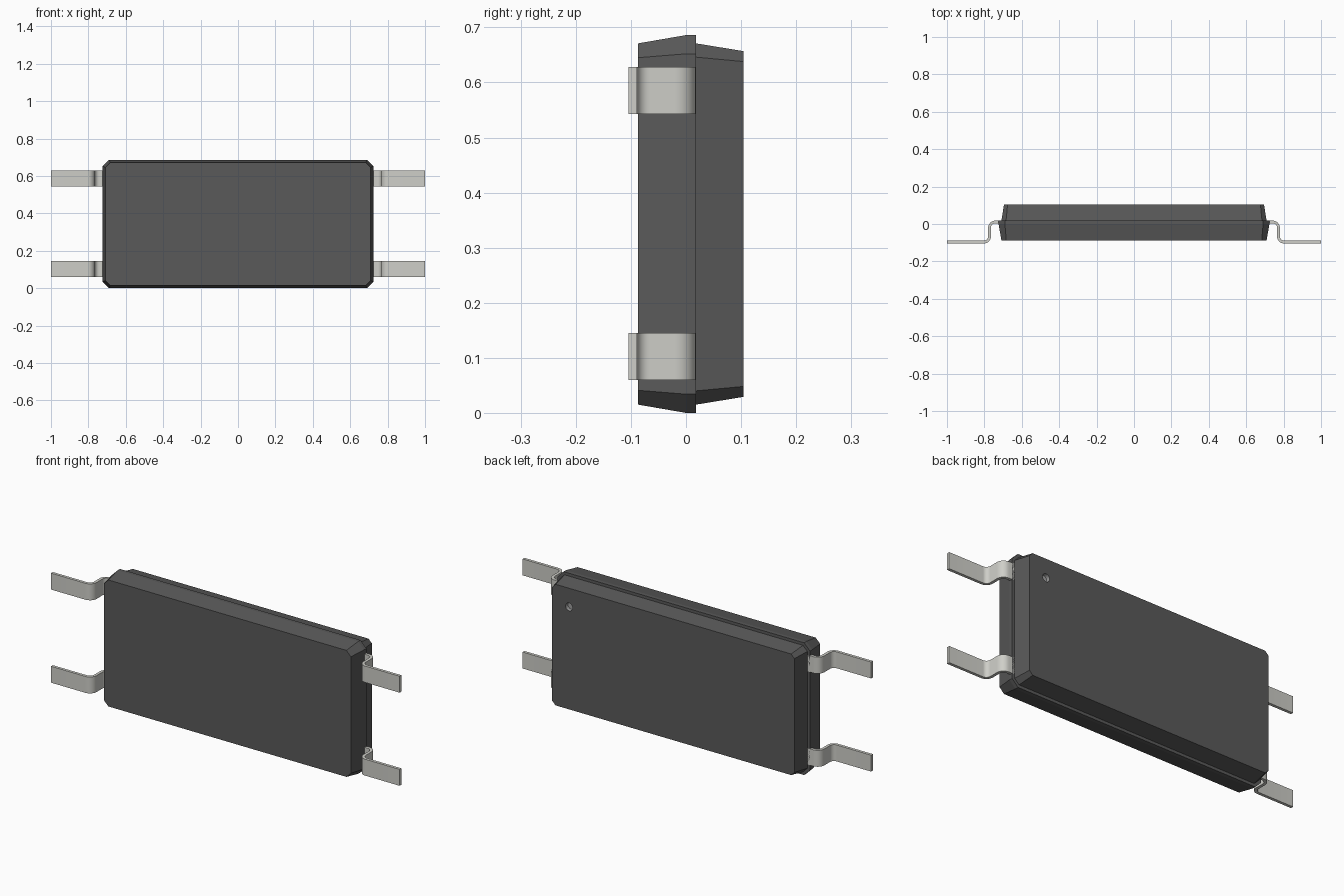
import bpy, bmesh, math

if "Cube" in bpy.data.objects:
    bpy.data.objects.remove(bpy.data.objects["Cube"])

CZ = 0.343  # mid height of the package


def material(name, rgb):
    m = bpy.data.materials.new(name)
    m.diffuse_color = (*rgb, 1)
    m.use_nodes = True
    m.node_tree.nodes["Principled BSDF"].inputs["Base Color"].default_value = m.diffuse_color
    return m


def add_object(name, bm, mat):
    bmesh.ops.recalc_face_normals(bm, faces=bm.faces)
    me = bpy.data.meshes.new(name)
    bm.to_mesh(me)
    bm.free()
    ob = bpy.data.objects.new(name, me)
    bpy.context.collection.objects.link(ob)
    me.materials.append(mat)
    return ob


def ring(bm, y, hx, hz, c):
    """Rectangle with chamfered corners at depth y."""
    pts = [(hx, hz - c), (hx - c, hz), (c - hx, hz), (-hx, hz - c),
           (-hx, c - hz), (c - hx, -hz), (hx - c, -hz), (hx, c - hz)]
    return [bm.verts.new((x, y, CZ + z)) for x, z in pts]


def arc(cx, cy, r, a0, a1, n=8):
    return [(cx + r * math.cos(math.radians(a0 + (a1 - a0) * i / n)),
             cy + r * math.sin(math.radians(a0 + (a1 - a0) * i / n)))
            for i in range(n + 1)]


plastic = material("dark_plastic", (0.10, 0.10, 0.10))
metal = material("lead_metal", (0.62, 0.62, 0.58))
mark = material("dimple_grey", (0.35, 0.35, 0.35))

# Package body: tapered front half, stepped-in tapered back half
bm = bmesh.new()
rings = [ring(bm, *r) for r in [
    (-0.087, 0.709, 0.328, 0.026),
    (0.0, 0.724, 0.343, 0.034),
    (0.018, 0.724, 0.343, 0.034),
    (0.018, 0.709, 0.328, 0.025),
    (0.104, 0.695, 0.314, 0.019)]]
for a, b in zip(rings, rings[1:]):
    for i in range(8):
        j = (i + 1) % 8
        bm.faces.new((a[i], a[j], b[j], b[i]))
bm.faces.new(rings[0])
bm.faces.new(rings[-1])
body = add_object("package_body", bm, plastic)

# Round pin-one dimple cut into the back face
bpy.ops.mesh.primitive_cylinder_add(vertices=24, radius=0.02, depth=0.04,
                                    location=(0.598, 0.104, 0.56),
                                    rotation=(math.pi / 2, 0, 0))
cutter = bpy.context.object
cutter.name = "dimple_cutter"
cutter.hide_render = True
cutter.data.materials.append(mark)
mod = body.modifiers.new("dimple", 'BOOLEAN')
mod.object = cutter
mod.solver = 'EXACT'
mod.material_mode = 'TRANSFER'
bpy.ops.object.select_all(action='DESELECT')
bpy.context.view_layer.objects.active = body
body.select_set(True)
bpy.ops.object.modifier_apply(modifier=mod.name)
bpy.data.objects.remove(cutter)

# Gull-wing leads: S-bent strip profile in x-y, extruded along z
R, r = 0.038, 0.023              # outer and inner bend radii
XV, T = 0.780, R - r             # outer face of riser, strip thickness
top, foot = 0.018, -0.104
upper = (XV - R, top - R)        # centre of the bend by the body
lower = (XV + r, foot + R)       # centre of the bend by the foot
outline = ([(0.70, top)] + arc(*upper, R, 90, 0) + arc(*lower, r, 180, 270)
           + [(1.0, foot + T), (1.0, foot)]
           + arc(*lower, R, 270, 180) + arc(*upper, r, 0, 90)
           + [(0.70, top - T)])


def lead(name, side, z0, z1):
    bm = bmesh.new()
    lo, hi = ([bm.verts.new((side * x, y, z)) for x, y in outline]
              for z in (z0, z1))
    n = len(outline)
    for i in range(n):
        j = (i + 1) % n
        bm.faces.new((lo[i], lo[j], hi[j], hi[i]))
    # Cap the strip with quads between its two faces
    for i in range(n // 2 - 1):
        for v in (lo, hi):
            bm.faces.new((v[i], v[i + 1], v[n - 2 - i], v[n - 1 - i]))
    ob = add_object(name, bm, metal)
    bpy.ops.object.select_all(action='DESELECT')
    bpy.context.view_layer.objects.active = ob
    ob.select_set(True)
    bpy.ops.object.shade_smooth_by_angle(angle=math.radians(30))


for side, sname in ((1, "right"), (-1, "left")):
    lead(f"lead_{sname}_lower", side, 0.06, 0.145)
    lead(f"lead_{sname}_upper", side, 0.543, 0.628)
